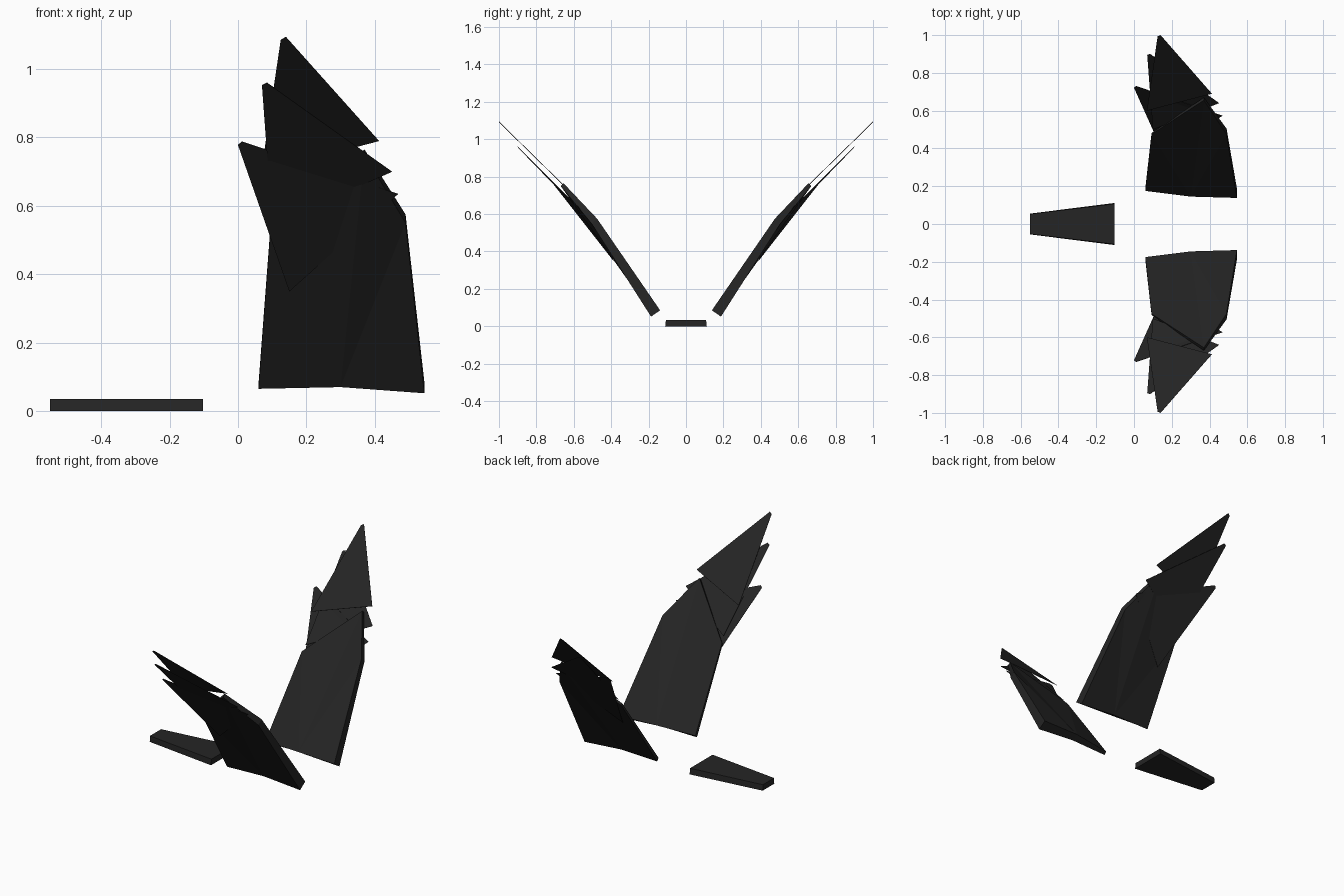
import bpy, bmesh

cube = bpy.data.objects.get("Cube")
if cube:
    bpy.data.objects.remove(cube, do_unlink=True)

charcoal = bpy.data.materials.new("charcoal")
charcoal.use_nodes = True
charcoal.diffuse_color = (0.018, 0.018, 0.018, 1)
charcoal.node_tree.nodes["Principled BSDF"].inputs["Base Color"].default_value = (0.018, 0.018, 0.018, 1)


def finish(name, bm):
    bmesh.ops.recalc_face_normals(bm, faces=bm.faces)
    mesh = bpy.data.meshes.new(name)
    bm.to_mesh(mesh)
    bm.free()
    mesh.materials.append(charcoal)
    obj = bpy.data.objects.new(name, mesh)
    bpy.context.collection.objects.link(obj)
    return obj


def slab(name, inner, outer, fan_start, side=1):
    """Closed solid between two matching outlines, each filled as a triangle fan."""
    bm = bmesh.new()
    a, b = [[bm.verts.new((x, side * y, z)) for x, y, z in ring] for ring in (inner, outer)]
    n = len(a)
    for i in range(n):
        j = (i + 1) % n
        bm.faces.new((a[i], a[j], b[j], b[i]))
    for ring in (a, b):
        for k in range(1, n - 1):
            bm.faces.new([ring[(fan_start + s) % n] for s in (0, k, k + 1)])
    return finish(name, bm)


def feather(name, outline, side):
    """Paper-thin pointed blade."""
    bm = bmesh.new()
    bm.faces.new([bm.verts.new((x, side * y, z)) for x, y, z in outline])
    obj = finish(name, bm)
    mod = obj.modifiers.new("thickness", 'SOLIDIFY')
    mod.thickness = 0.002
    mod.offset = 0


# Wing panel: trailing root, middle root, leading root, knee, tip, trailing end
wing_inner = [(0.06, 0.175, 0.08), (0.30, 0.145, 0.09), (0.545, 0.138, 0.085),
              (0.49, 0.475, 0.575), (0.37, 0.655, 0.765), (0.093, 0.475, 0.515)]
wing_outer = [(0.06, 0.19, 0.065), (0.30, 0.185, 0.07), (0.545, 0.187, 0.052),
              (0.49, 0.505, 0.55), (0.37, 0.67, 0.75), (0.093, 0.482, 0.505)]

# Feathers: root, blunt tip (two points), leading corner
feathers = {
    "upper_feather": [(0.068, 0.60, 0.70), (0.125, 0.993, 1.085), (0.14, 1.0, 1.094), (0.412, 0.69, 0.79)],
    "middle_feather": [(0.10, 0.50, 0.545), (0.07, 0.895, 0.953), (0.085, 0.90, 0.96), (0.45, 0.64, 0.70)],
    "lower_feather": [(0.15, 0.387, 0.35), (0.0, 0.722, 0.778), (0.012, 0.73, 0.788), (0.468, 0.573, 0.635)],
}

for prefix, side in (("front", -1), ("rear", 1)):
    slab(prefix + "_wing", wing_inner, wing_outer, 1, side)
    for name, outline in feathers.items():
        feather(prefix + "_" + name, outline, side)

# Tapered tail
tail_top = [(-0.102, -0.107, 0.035), (-0.102, 0.107, 0.035), (-0.55, 0.053, 0.035), (-0.55, -0.053, 0.035)]
tail_bottom = [(x, y * 1.04, 0) for x, y, z in tail_top]
slab("tail", tail_top, tail_bottom, 0)
